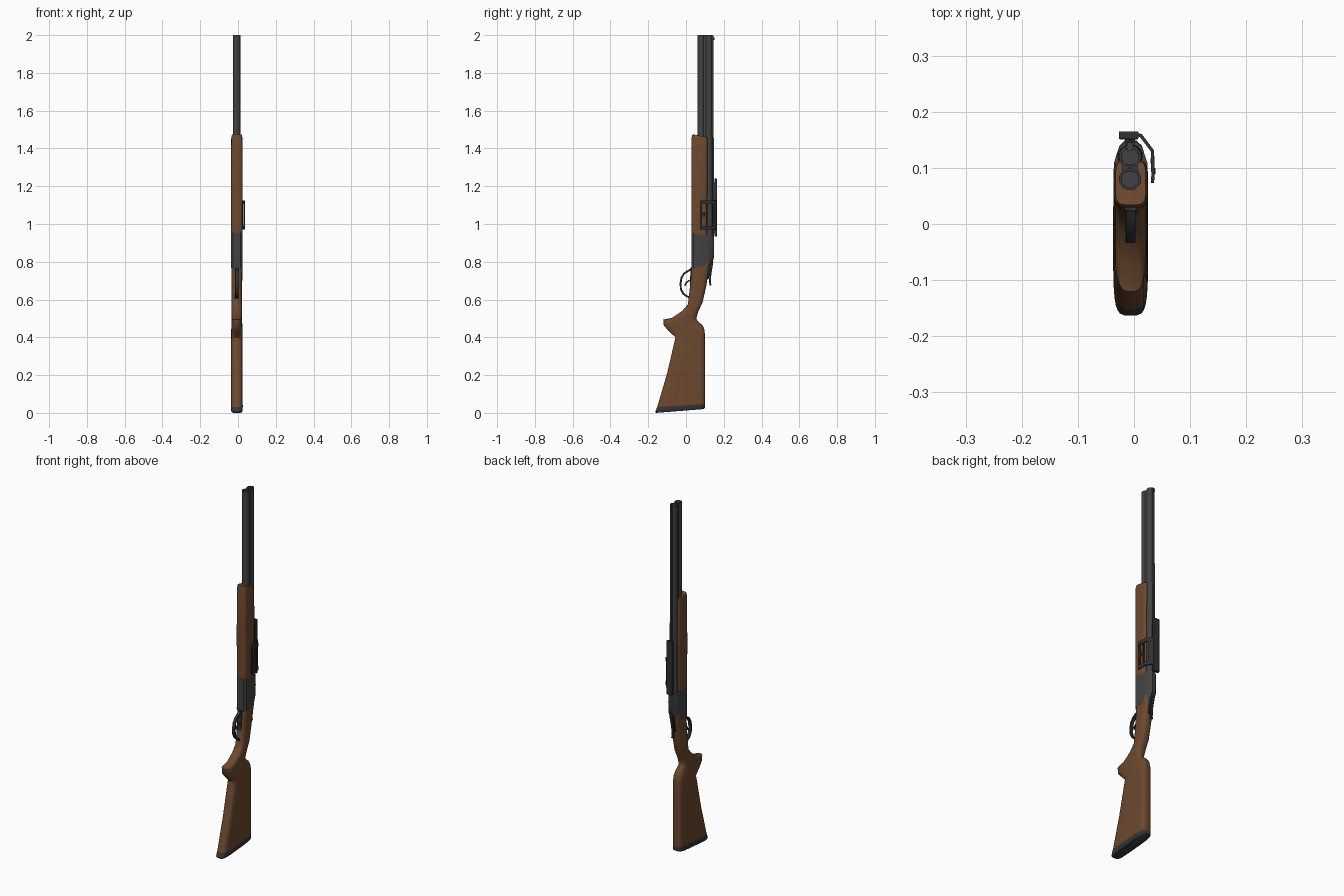
import bpy, bmesh, math
from mathutils import Vector

if "Cube" in bpy.data.objects:
    bpy.data.objects.remove(bpy.data.objects["Cube"])

CX = -0.006  # centre plane of the gun


def material(name, rgb):
    m = bpy.data.materials.new(name)
    m.diffuse_color = (*rgb, 1)
    m.use_nodes = True
    m.node_tree.nodes["Principled BSDF"].inputs["Base Color"].default_value = m.diffuse_color
    return m


WOOD = material("walnut wood", (0.15, 0.066, 0.028))
STEEL = material("grey steel", (0.055, 0.055, 0.056))
DARK = material("dark steel", (0.030, 0.031, 0.034))
RUBBER = material("butt rubber", (0.036, 0.037, 0.041))


def finish(name, bm, mat, angle=40, bevel=0):
    bmesh.ops.recalc_face_normals(bm, faces=bm.faces)
    me = bpy.data.meshes.new(name)
    bm.to_mesh(me)
    bm.free()
    me.materials.append(mat)
    ob = bpy.data.objects.new(name, me)
    bpy.context.collection.objects.link(ob)
    if bevel:
        b = ob.modifiers.new("bevel", 'BEVEL')
        b.width, b.segments, b.limit_method = bevel, 2, 'ANGLE'
    bpy.ops.object.select_all(action='DESELECT')
    ob.select_set(True)
    bpy.context.view_layer.objects.active = ob
    bpy.ops.object.shade_smooth_by_angle(angle=math.radians(angle))
    return ob


def skin(name, rings, mat, angle=40):
    """Bridge equal-sized rings of points and cap both ends."""
    bm = bmesh.new()
    vr = [[bm.verts.new(p) for p in r] for r in rings]
    n = len(vr[0])
    for a, b in zip(vr, vr[1:]):
        for i in range(n):
            bm.faces.new((a[i], a[(i + 1) % n], b[(i + 1) % n], b[i]))
    bm.faces.new(vr[0][::-1])
    bm.faces.new(vr[-1])
    return finish(name, bm, mat, angle)


def oval(front, back, hw, e=3.5, n=28):
    """Superellipse section between a front (y,z) and a back (y,z) point."""
    out = []
    for i in range(n):
        a = 2 * math.pi * (i + 0.5) / n
        c, s = math.cos(a), math.sin(a)
        u = math.copysign(abs(c) ** (2 / e), c)
        t = 0.5 + 0.5 * math.copysign(abs(s) ** (2 / e), s)
        p = Vector(front).lerp(Vector(back), t)
        out.append((CX + hw * u, p.x, p.y))
    return out


def prism(name, outline, lo, hi, mat, axis='x', bevel=0):
    """Extrude a (y,z) outline along x, or an (x,y) outline along z."""
    place = (lambda p, d: (d, *p)) if axis == 'x' else (lambda p, d: (*p, d))
    bm = bmesh.new()
    f = bm.faces.new([bm.verts.new(place(p, lo)) for p in outline])
    r = bmesh.ops.extrude_face_region(bm, geom=[f])
    for v in r['geom']:
        if isinstance(v, bmesh.types.BMVert):
            v.co["xyz".index(axis)] = hi
    return finish(name, bm, mat, 40, bevel)


def ribbon(pts, t):
    """Outline of a strip of thickness t that follows pts."""
    P = [Vector(p) for p in pts]
    left, right = [], []
    for i, p in enumerate(P):
        d = (P[min(i + 1, len(P) - 1)] - P[max(i - 1, 0)]).normalized()
        nrm = Vector((-d.y, d.x)) * t / 2
        left.append(p + nrm)
        right.append(p - nrm)
    return [tuple(p) for p in left + right[::-1]]


def box(name, x, y, z, mat, bevel=0):
    return prism(name, [(y[0], z[0]), (y[1], z[0]), (y[1], z[1]), (y[0], z[1])],
                 x[0], x[1], mat, 'x', bevel)


# Stock: butt, pistol grip and wrist in one loft
stock = [
    ((-.153, .030), (.100, .046), .031, 4.5),
    ((-.100, .210), (.100, .210), .031, 4.5),
    ((-.062, .375), (.100, .385), .031, 4),
    ((-.056, .400), (.100, .420), .030, 4),
    ((-.088, .430), (.096, .448), .030, 3.5),
    ((-.118, .462), (.085, .467), .029, 3),
    ((-.121, .494), (.062, .486), .028, 3),
    ((-.075, .503), (.055, .500), .028, 3),
    ((-.020, .540), (.064, .535), .028, 3),
    ((.010, .575), (.088, .585), .028, 3),
    ((.020, .660), (.106, .665), .028, 3),
    ((.031, .775), (.132, .815), .030, 3.5),
]
skin("stock", [oval(*s) for s in stock], WOOD, 50)

# Butt pad
pad = [((-.158, .000), (.092, .020), .027), ((-.163, .006), (.100, .026), .031),
       ((-.153, .031), (.100, .047), .0313)]
skin("butt_pad", [oval(*s, 4.5) for s in pad], RUBBER)

# Fore-end, with a slanted and rounded tip
fore = [((.030, .950), (.112, .935), .031), ((.029, 1.20), (.114, 1.20), .031),
        ((.029, 1.455), (.115, 1.445), .030), ((.034, 1.475), (.113, 1.460), .027)]
skin("fore_end", [oval(*s, 4.5) for s in fore], WOOD)

# Receiver: flat sides, narrowing towards the top strap
half = [(.020, 0), (.030, .10), (.030, .66), (.020, .92), (.010, 1)]


def receiver_ring(front, back):
    pts = half + [(-u, t) for u, t in half[::-1]]
    return [(CX + u, *Vector(front).lerp(Vector(back), t)) for u, t in pts]


skin("receiver", [receiver_ring(*s) for s in (
    ((.030, .765), (.130, .785)), ((.029, .790), (.147, .825)),
    ((.029, .880), (.149, .880)), ((.029, .955), (.147, .935)))], STEEL, 30)

# Two barrels with open bores
for label, y in (("lower", .080), ("upper", .120)):
    prof = [(.023, .86), (.022, 1.1), (.0195, 1.5), (.0195, 2.0), (.0155, 2.0), (.0150, 1.85)]
    rings = [[(CX - .001 + r * math.cos(k * math.pi / 14),
               y + r * math.sin(k * math.pi / 14), z) for k in range(28)] for r, z in prof]
    skin(label + "_barrel", rings, STEEL)

# Ribs between and above the barrels, bead sight
box("side_rib", (CX - .015, CX + .013), (.093, .107), (.90, 1.997), STEEL)
prism("top_rib", [(.130, .86), (.149, .86), (.145, 1.998), (.130, 1.998)],
      CX - .006, CX + .004, STEEL)
box("bead_sight", (CX - .004, CX + .002), (.143, .150), (1.975, 1.987), DARK, .001)

# Top strap and opening lever
prism("top_strap", [(.120, .81), (.149, .83), (.137, .775), (.121, .71), (.106, .71)],
      CX - .011, CX + .011, DARK, 'x', .002)
prism("opening_lever", ribbon([(.140, .80), (.129, .735), (.127, .69), (.130, .675)], .010),
      CX - .006, CX + .006, DARK, 'x', .002)

# Trigger guard and trigger
prism("trigger_guard", ribbon([(.034, .765), (.012, .752), (-.010, .738), (-.024, .715),
                               (-.029, .685), (-.027, .655), (-.015, .632), (.000, .620),
                               (.016, .612), (.022, .585)], .010),
      CX - .009, CX + .009, DARK, 'x', .002)
prism("trigger", ribbon([(.034, .705), (.016, .700), (.002, .690), (-.006, .674)], .008),
      CX - .004, CX + .004, DARK)
prism("trigger_plate", [(.018, .60), (.026, .60), (.040, .77), (.024, .77)],
      CX - .011, CX + .011, DARK)

# Side mount: rail on top with two arms folding down the right side
box("mount_rail", (-.027, .008), (.151, .165), (.935, 1.24), DARK, .002)
box("mount_foot", (-.016, .002), (.140, .153), (.95, 1.22), DARK)
arm = ribbon([(.002, .160), (.012, .158), (.033, .130), (.034, .078)], .006)
for label, z in (("lower", .970), ("upper", 1.105)):
    prism(label + "_mount_arm", arm, z, z + .020, DARK, 'z')
box("mount_bar", (.030, .036), (.073, .085), (.970, 1.125), DARK, .001)
box("mount_inner_bar", (.029, .035), (.108, .117), (.98, 1.115), DARK)
prism("mount_cover", ribbon([(.006, .160), (.013, .156), (.025, .141)], .005),
      .98, 1.115, DARK, 'z')
box("mount_knob", (.033, .038), (.088, .100), (1.04, 1.06), DARK, .001)
